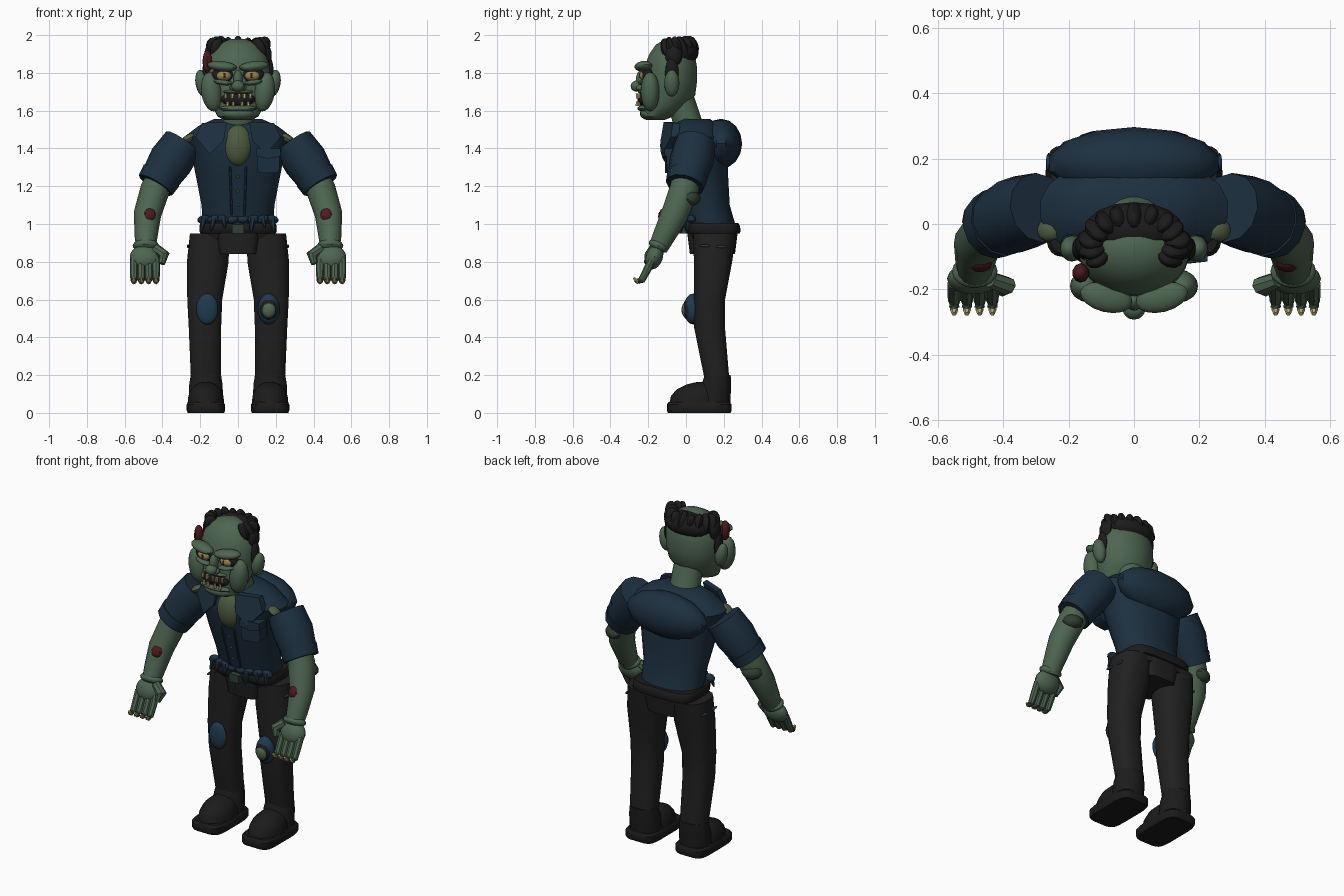
import bpy, bmesh, math, random
from mathutils import Vector, Euler
random.seed(4)

def colour(name, rgb):
    m = bpy.data.materials.new(name)
    m.diffuse_color = (*rgb, 1)
    return m

SKIN = colour("green skin", (.075, .13, .08))
ROT = colour("dark green skin", (.03, .05, .032))
OLIVE = colour("olive chest", (.075, .105, .05))
SHIRT = colour("navy shirt", (.012, .029, .05))
TRIM = colour("blue patch", (.014, .042, .078))
CLOTH = colour("black trousers", (.015, .015, .0155))
DARK = colour("hair and leather", (.012, .011, .011))
RED = colour("wound red", (.075, .011, .013))
BONE = colour("bone", (.45, .36, .17))
AMBER = colour("amber eye", (.32, .23, .075))

def finish(name, bm, mat):
    bmesh.ops.recalc_face_normals(bm, faces=bm.faces)
    me = bpy.data.meshes.new(name)
    bm.to_mesh(me)
    bm.free()
    me.materials.append(mat)
    ob = bpy.data.objects.new(name, me)
    bpy.context.collection.objects.link(ob)
    return ob

def ball(name, c, r, mat, rot=(0, 0, 0), seg=16, rings=10):
    bm = bmesh.new()
    bmesh.ops.create_uvsphere(bm, u_segments=seg, v_segments=rings, radius=1)
    e = Euler([math.radians(a) for a in rot]).to_matrix()
    for v in bm.verts:
        v.co = e @ Vector([v.co[i] * r[i] for i in range(3)]) + Vector(c)
    return finish(name, bm, mat)

def skin_rings(name, rings, mat):
    bm = bmesh.new()
    vs = [[bm.verts.new(p) for p in ring] for ring in rings]
    n = len(vs[0])
    for a, b in zip(vs, vs[1:]):
        for i in range(n):
            bm.faces.new((a[i], a[(i + 1) % n], b[(i + 1) % n], b[i]))
    bm.faces.new(vs[0])
    bm.faces.new(vs[-1])
    return finish(name, bm, mat)

def loft(name, rows, mat, n=20, k=2.0):
    """Horizontal superellipse rings: (z, cx, cy, rx, ry)."""
    f = lambda t: math.copysign(abs(t) ** (2 / k), t)
    ang = [2 * math.pi * (i + .5) / n for i in range(n)]
    return skin_rings(name, [[(cx + rx * f(math.cos(a)), cy + ry * f(math.sin(a)), z)
                              for a in ang] for z, cx, cy, rx, ry in rows], mat)

def limb(name, pts, mat, n=12):
    """Round rings following a path: (x, y, z, radius)."""
    P = [Vector(p[:3]) for p in pts]
    rings = []
    for i, p in enumerate(P):
        d = (P[min(i + 1, len(P) - 1)] - P[max(i - 1, 0)]).normalized()
        u = d.cross(Vector((0, 1, .01)) if abs(d.y) < .9 else Vector((1, 0, 0))).normalized()
        w = d.cross(u)
        rings.append([p + pts[i][3] * (u * math.cos(a) + w * math.sin(a))
                      for a in (2 * math.pi * j / n for j in range(n))])
    return skin_rings(name, rings, mat)

def panel(name, pts, depth, mat):
    """Polygon of 3D points thickened backwards along y."""
    return skin_rings(name, [pts, [(x, y + depth, z) for x, y, z in pts]], mat)

# torso and hunched back
loft("shirt_body", [(1.0, 0, .127, .19, .135), (1.1, 0, .10, .195, .133), (1.25, 0, .073, .225, .152),
     (1.38, 0, .055, .25, .165), (1.46, 0, .045, .29, .16), (1.52, 0, .05, .21, .125),
     (1.555, 0, .05, .13, .08)], SHIRT, 20, 2.15)
ball("hunched_back", (0, .185, 1.425), (.265, .112, .132), SHIRT, seg=14, rings=8)
ball("bare_chest", (0, -.075, 1.415), (.08, .062, .11), OLIVE)
loft("neck", [(1.44, 0, .045, .1, .09), (1.55, 0, .005, .09, .08), (1.67, 0, -.03, .085, .075)], SKIN)
panel("placket", [(-.045, -.1, 1.31), (.045, -.1, 1.31), (.035, -.027, 1.04), (-.035, -.027, 1.04)], .03, SHIRT)
for x in (-.042, .042):
    limb("placket_seam", [(x, -.1, 1.3, .006), (x * .8, -.029, 1.05, .006)], TRIM, 6)
for i in range(3):
    z = 1.1 + i * .075
    ball("button", (0, -.1 + (1.31 - z) * .27 - .003, z), (.007, .006, .007), OLIVE, seg=8, rings=6)
panel("pocket", [(.1, -.115, 1.38), (.22, -.105, 1.38), (.22, -.1, 1.285), (.2, -.1, 1.27),
                 (.12, -.11, 1.27), (.1, -.11, 1.285)], .07, SHIRT)
panel("pocket_flap", [(.095, -.125, 1.4), (.225, -.115, 1.4), (.225, -.115, 1.36),
                      (.16, -.122, 1.345), (.095, -.125, 1.36)], .07, SHIRT)

# waist
loft("crotch", [(.84, 0, .14, .10, .12), (.96, 0, .14, .12, .135)], CLOTH, 20, 5)
loft("hips", [(.92, 0, .15, .19, .115), (1.0, 0, .137, .198, .14)], CLOTH, 20, 4)
loft("belt", [(.95, 0, .145, .2, .14), (.965, 0, .142, .206, .148), (.99, 0, .138, .206, .148),
              (1.005, 0, .137, .198, .14)], DARK, 24, 4)
panel("buckle", [(-.032, -.04, .95), (.032, -.04, .95), (.032, -.04, .998), (-.032, -.04, .998)], .05, ROT)
for i in range(8):
    x = -.182 + i * .052
    y = -.012 + x * x * 1.2
    ball("shirt_hem_fold", (x, y, 1.025), (.034, .024, .022), SHIRT, (0, random.uniform(-30, 30), 0), 8, 6)
    if abs(x) > .03:
        limb("torn_hem", [(x, y - .005, 1.03, .02), (x + random.uniform(-.015, .015), y - .025,
             random.uniform(.945, .99), .004)], SHIRT, 6)

# head
loft("head", [(1.55, 0, -.16, .07, .045), (1.57, 0, -.15, .11, .085), (1.62, 0, -.12, .135, .12),
     (1.68, 0, -.095, .155, .145), (1.76, 0, -.083, .17, .143), (1.84, 0, -.08, .17, .138),
     (1.9, 0, -.075, .15, .12), (1.95, 0, -.075, .11, .085), (1.98, 0, -.075, .04, .03)], SKIN, 24)
ball("nose_bridge", (0, -.235, 1.765), (.025, .03, .05), SKIN)
ball("nose", (0, -.26, 1.73), (.035, .033, .03), SKIN)
ball("mouth", (0, -.222, 1.66), (.092, .035, .038), DARK)
ball("upper_lip", (0, -.222, 1.7), (.08, .033, .012), SKIN)
ball("lower_lip", (0, -.222, 1.612), (.1, .035, .018), SKIN)
ball("chin", (0, -.195, 1.585), (.09, .05, .035), SKIN)
for x, w in ((-.065, .01), (-.03, .012), (.008, .009), (.034, .012), (.066, .01)):
    y = -.258 + x * x * 2.5
    limb("upper_tooth", [(x, y, 1.69, w), (x, y - .003, 1.664, w * .65)], BONE, 6)
for x in (-.055, -.025, .022, .055):
    y = -.258 + x * x * 2.5
    limb("lower_tooth", [(x, y, 1.625, .011), (x, y - .003, 1.648, .007)], BONE, 6)
ball("scalp_wound", (-.163, -.15, 1.86), (.026, .03, .06), RED, seg=10, rings=8)

# hair
ball("hair_cap", (0, -.015, 1.91), (.15, .082, .07), DARK)
for i in range(13):
    a = math.radians(-32 + i * 244 / 12)
    j = random.uniform(-.02, .0)
    ball("hair_tuft", (.13 * math.cos(a), -.06 + (.085 + j * .5) * math.sin(a), 1.94 + j),
         (.027, .042, .06), DARK, (random.uniform(-25, 25), 20 * math.cos(a), math.degrees(a) - 90), 10, 8)

# mirrored parts
for s, side in ((-1, "left"), (1, "right")):
    nm = lambda t: side + "_" + t
    panel(nm("collar"), [(s * .06, -.118, 1.54), (s * .19, -.07, 1.535), (s * .225, -.08, 1.46),
          (s * .15, -.125, 1.37), (s * .075, -.135, 1.44)], .04, SHIRT)
    ball(nm("shoulder_tear"), (s * .262, -.02, 1.452), (.042, .035, .022), OLIVE, (0, s * 30, 0), 8, 6)
    # face
    ball(nm("cheek"), (s * .14, -.19, 1.7), (.055, .05, .105), SKIN, (0, s * 8, 0))
    ball(nm("ear"), (s * .19, -.075, 1.745), (.035, .04, .072), SKIN, (0, s * 10, 0))
    ball(nm("eye_socket"), (s * .078, -.2, 1.787), (.064, .037, .044), DARK)
    ball(nm("eye"), (s * .076, -.213, 1.785), (.043, .034, .029), AMBER)
    ball(nm("pupil"), (s * .072, -.244, 1.786), (.007, .006, .014), RED, seg=8, rings=6)
    ball(nm("brow"), (s * .085, -.225, 1.835), (.082, .045, .027), SKIN, (0, s * -6, s * 14))
    ball(nm("eye_bag"), (s * .08, -.222, 1.75), (.055, .03, .014), SKIN, (0, s * -8, s * 12))
    ball(nm("nostril"), (s * .027, -.245, 1.722), (.018, .02, .017), SKIN, seg=10, rings=8)
    ball(nm("sideburn"), (s * .168, -.075, 1.80), (.022, .036, .08), DARK, seg=10, rings=8)
    ball(nm("temple_hair"), (s * .152, -.065, 1.89), (.028, .045, .06), DARK, seg=10, rings=8)
    # arm
    limb(nm("sleeve"), [(s * .29, .05, 1.43, .108), (s * .355, .03, 1.335, .118), (s * .425, -.0, 1.225, .1)], SHIRT)
    limb(nm("sleeve_cuff"), [(s * .405, .008, 1.257, .11), (s * .437, -.006, 1.205, .103)], SHIRT)
    limb(nm("forearm"), [(s * .4, .01, 1.27, .075), (s * .44, -.01, 1.18, .078), (s * .48, -.06, 1.05, .073),
         (s * .487, -.12, .93, .06), (s * .488, -.15, .87, .052)], SKIN, 14)
    ball(nm("wrist"), (s * .488, -.145, .885), (.07, .055, .03), SKIN, (-25, 0, 0))
    ball(nm("palm"), (s * .493, -.168, .825), (.08, .045, .068), SKIN, (-20, 0, 0))
    limb(nm("thumb"), [(s * .44, -.17, .875, .025), (s * .39, -.19, .835, .03), (s * .405, -.205, .79, .018)], SKIN, 8)
    for i in range(4):
        x = s * (.434 + i * .039)
        limb(nm("finger"), [(x, -.18, .81, .021), (x, -.207, .755, .021), (x, -.235, .702, .019), (x, -.255, .697, .016)], SKIN, 8)
        limb(nm("claw"), [(x, -.25, .693, .014), (x, -.265, .7, .012), (x, -.276, .716, .007)], BONE, 6)
    ball(nm("arm_wound"), (s * .468, -.122, 1.05), (.036, .024, .038), RED, (-22, 0, s * -8), 8, 6)
    ball(nm("arm_rot"), (s * .468, .022, 1.14), (.062, .056, .042), ROT, (-22, 0, s * -30), 10, 6)
    # leg
    loft(nm("trouser_leg"), [(.17, s * .17, .165, .08, .066), (.45, s * .175, .125, .087, .083),
         (.6, s * .176, .124, .094, .084), (.8, s * .16, .143, .112, .103), (.95, s * .15, .152, .106, .115)],
         CLOTH, 16, 2.5)
    for z, y in ((.885, .1), (.88, .19)):
        ball(nm("thigh_tear"), (s * .262, y, z), (.008, .028, .008), TRIM, seg=8, rings=6)
    ball(nm("knee_patch"), (s * .163, .038, .55), (.058, .05 if s > 0 else .022, .082), TRIM)
    # boot
    loft(nm("boot_cuff"), [(.05, s * .17, .145, .094, .092), (.15, s * .17, .16, .09, .08),
         (.2, s * .17, .168, .082, .07)], DARK, 16)
    loft(nm("boot_toe"), [(.05, s * .17, .055, .098, .145), (.09, s * .17, .057, .094, .138),
         (.125, s * .17, .065, .08, .115), (.15, s * .17, .08, .055, .08), (.163, s * .17, .09, .02, .035)], DARK)
    loft(nm("sole"), [(0, s * .17, .07, .096, .166), (.012, s * .17, .07, .102, .172),
         (.045, s * .17, .07, .102, .172), (.058, s * .17, .07, .092, .162)], DARK, 24, 5)

# exposed knee through the torn right patch
ball("knee_hole", (.163, .012, .548), (.048, .03, .058), DARK)
ball("bare_knee", (.163, .006, .545), (.04, .03, .045), SKIN)

bpy.ops.object.select_all(action='SELECT')
bpy.context.view_layer.objects.active = bpy.data.objects["head"]
bpy.ops.object.shade_smooth_by_angle(angle=math.radians(38))
